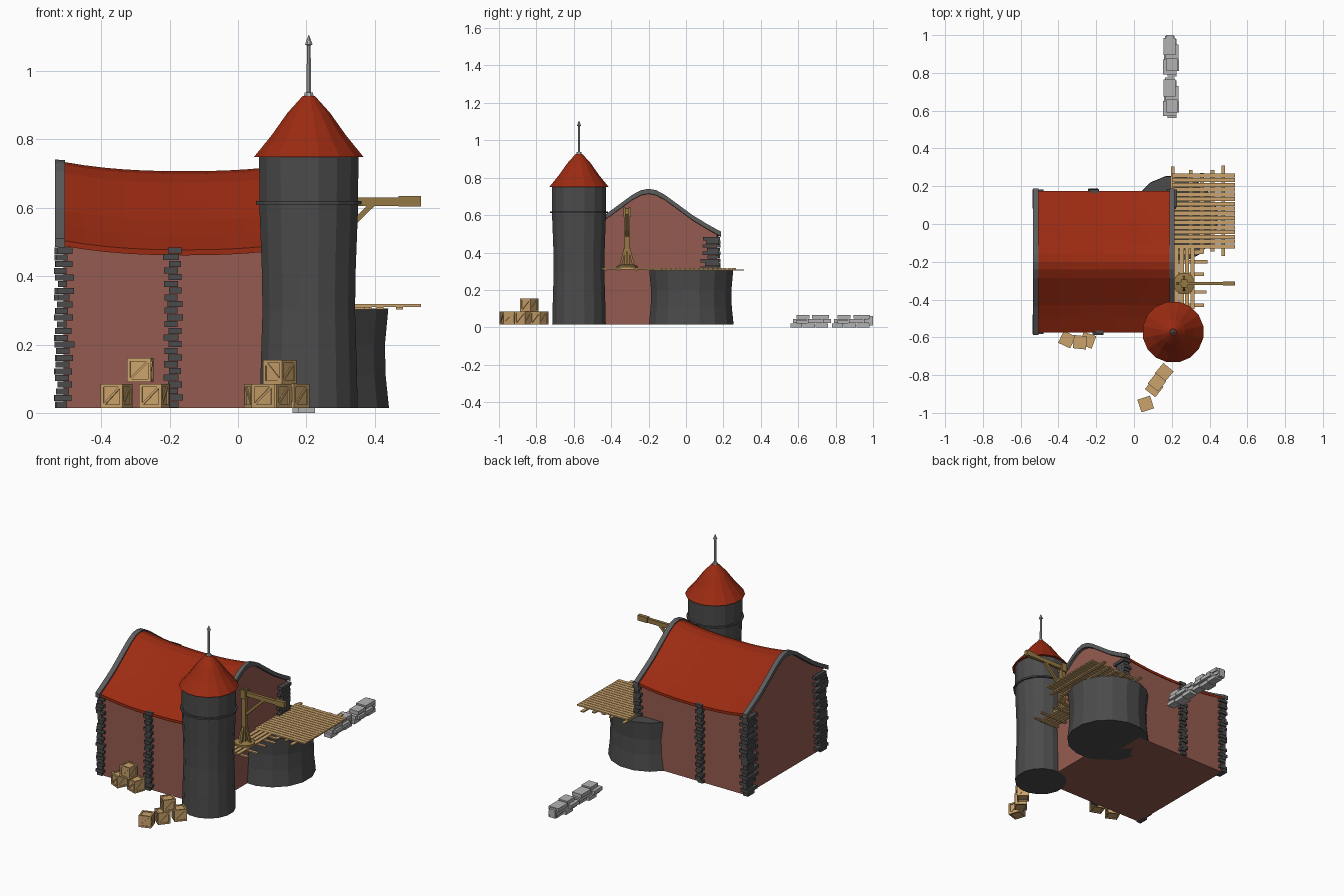
import bpy, bmesh, math, random
from mathutils import Matrix, Vector

if "Cube" in bpy.data.objects:
    bpy.data.objects.remove(bpy.data.objects["Cube"])

random.seed(4)


def mat(name, *rgb):
    m = bpy.data.materials.new(name)
    m.diffuse_color = (*rgb, 1)
    m.use_nodes = True
    m.node_tree.nodes["Principled BSDF"].inputs["Base Color"].default_value = m.diffuse_color
    return m


BRICK = mat("brick", 0.30, 0.105, 0.08)
TILE = mat("roof_tile", 0.33, 0.024, 0.006)
DARK = mat("dark_stone", 0.07, 0.07, 0.07)
TRIM = mat("trim_stone", 0.11, 0.11, 0.11)
PALE = mat("pale_stone", 0.45, 0.45, 0.45)
WOOD = mat("wood", 0.60, 0.37, 0.15)
BEAM = mat("beam_wood", 0.30, 0.19, 0.06)


def finish(name, bm, m):
    bmesh.ops.recalc_face_normals(bm, faces=bm.faces[:])
    me = bpy.data.meshes.new(name)
    bm.to_mesh(me)
    bm.free()
    me.materials.append(m)
    ob = bpy.data.objects.new(name, me)
    bpy.context.collection.objects.link(ob)
    return ob


def loft(name, rings, m):
    """Skin closed rings and cap both ends."""
    bm = bmesh.new()
    vs = [[bm.verts.new(p) for p in r] for r in rings]
    n = len(vs[0])
    for a, b in zip(vs, vs[1:]):
        for i in range(n):
            j = (i + 1) % n
            bm.faces.new((a[i], a[j], b[j], b[i]))
    bm.faces.new(vs[0])
    bm.faces.new(vs[-1])
    return finish(name, bm, m)


def lathe(name, cx, cy, profile, m, n=16):
    angles = [2 * math.pi * (i + 0.5) / n for i in range(n)]
    return loft(name, [[(cx + r * math.cos(a), cy + r * math.sin(a), z) for a in angles]
                       for r, z in profile], m)


def box(c, s, rz=0.0):
    return (Matrix.Translation(c) @ Matrix.Rotation(math.radians(rz), 4, 'Z')
            @ Matrix.Diagonal((*s, 1)))


def span(x0, x1, y0, y1, z0, z1):
    return box(((x0 + x1) / 2, (y0 + y1) / 2, (z0 + z1) / 2), (x1 - x0, y1 - y0, z1 - z0))


def beam(p, q, w, d):
    p, q = Vector(p), Vector(q)
    v = q - p
    return (Matrix.Translation((p + q) / 2) @ v.to_track_quat('Z', 'Y').to_matrix().to_4x4()
            @ Matrix.Diagonal((w, d, v.length, 1)))


def boxes(name, mats, m):
    bm = bmesh.new()
    for t in mats:
        bmesh.ops.create_cube(bm, size=1, matrix=t)
    return finish(name, bm, m)


# Roof section, mirrored about the ridge
RIDGE = -0.2
HALF = [(0.375, 0.505), (0.30, 0.548), (0.23, 0.592), (0.16, 0.645), (0.085, 0.702),
        (0.04, 0.727), (0, 0.735)]


def section(x, dz=0.0, widen=1.0):
    sag = 0.028 * max(0, 1 - (abs(x + 0.155) / 0.36) ** 2.4)
    pts = [(-d, z) for d, z in HALF] + [(d, z) for d, z in HALF[-2::-1]]
    return [(x, RIDGE + d * widen, z - sag + dz) for d, z in pts]


def shell(x, top, bottom, widen=1.0):
    return section(x, top, widen) + section(x, bottom, widen)[::-1]


xs = [-0.51 + 0.71 * i / 12 for i in range(13)]
loft("sagging_roof", [shell(x, 0, -0.016) for x in xs], TILE)
loft("hall_walls", [section(x, -0.01, 0.975) + [(x, 0.166, 0.015), (x, -0.566, 0.015)]
                    for x in xs], BRICK)
for name, x0, x1 in (("left_gable_trim", -0.535, -0.506), ("right_gable_trim", 0.188, 0.215)):
    loft(name, [shell(x, 0.006, -0.02, 1.035) for x in (x0, x1)], TRIM)

# Stone quoins at the corners and half way along the long walls
ROWS = 24
STEP = 0.47 / ROWS


def quoin(name, x, y, sx, sy):
    out = []
    for i in range(ROWS):
        lx, ly = ((0.026, 0.085) if i % 2 else (0.012, 0.055))
        lx, ly = lx + random.uniform(-.004, .006), ly + random.uniform(-.01, .01)
        ox, oy = random.uniform(0.016, 0.028), random.uniform(0.008, 0.018)
        a, b = sorted((x - sx * lx, x + sx * ox))
        c, d = sorted((y - sy * ly, y + sy * oy))
        z = 0.015 + i * STEP
        out.append(span(a, b, c, d, z, z + STEP * 0.9))
    boxes(name, out, DARK)


quoin("front_left_quoin", -0.51, -0.566, -1, -1)
quoin("back_left_quoin", -0.51, 0.166, -1, 1)
quoin("back_right_quoin", 0.2, 0.166, 1, 1)
for name, x, y in (("front_pilaster", -0.19, -0.57), ("back_pilaster", -0.215, 0.17)):
    boxes(name, [box((x + (0.006 if i % 2 else -0.006), y, 0.015 + (i + 0.5) * STEP),
                     (random.uniform(0.034, 0.046), random.uniform(0.02, 0.035), STEP * 0.9))
                 for i in range(ROWS)], DARK)

# Round tower with flared cone and spire
TX, TY = 0.207, -0.572
lathe("tower", TX, TY, [(0.146, 0.015), (0.143, 0.14), (0.138, 0.3), (0.14, 0.42),
                        (0.147, 0.6), (0.148, 0.752)], DARK)
lathe("tower_band", TX, TY, [(0.14, 0.61), (0.157, 0.61), (0.157, 0.62), (0.14, 0.62)], DARK)
lathe("tower_roof", TX, TY, [(0.163, 0.749), (0.11, 0.813), (0.064, 0.877),
                             (0.018, 0.927)], TILE)
lathe("spire", TX, TY, [(0.016, 0.923), (0.013, 0.937), (0.007, 0.938), (0.006, 1.075),
                        (0.012, 1.078), (0.001, 1.105)], PALE, 8)

# Low round bastion carrying the deck
lathe("bastion", 0.215, 0.028, [(0.231, 0.015), (0.221, 0.11), (0.219, 0.2),
                                (0.229, 0.305)], DARK)

# Main deck: planks along x on joists along y
boxes("deck_planks", [box((0.3675, -0.118 + i * 0.025, 0.314), (0.335, 0.0215, 0.008))
                      for i in range(16)], WOOD)
boxes("deck_joists", [span(x - 0.01, x + 0.01, a, b, 0.303, 0.31) for x, a, b in
                      ((0.205, -0.13, 0.305), (0.3, -0.15, 0.285), (0.36, -0.155, 0.27),
                       (0.415, -0.145, 0.285), (0.472, -0.17, 0.31))], WOOD)
# Side walkway: planks along y on cross bars
boxes("walkway_planks", [span(x - 0.011, x + 0.011, a, -0.13, 0.31, 0.318) for x, a in
                         ((0.225, -0.46), (0.253, -0.48), (0.281, -0.44), (0.309, -0.45))], WOOD)
boxes("walkway_bars", [span(0.19, b, y - 0.009, y + 0.009, 0.303, 0.31) for y, b in
                       ((-0.15, 0.365), (-0.2, 0.39), (-0.265, 0.37), (-0.36, 0.385),
                        (-0.43, 0.37))], WOOD)

# Lifting crane
CX, CY = 0.265, -0.315
lathe("crane_base", CX, CY, [(0.058, 0.316), (0.058, 0.328), (0.03, 0.336)], BEAM, 12)
parts = [beam((CX, CY, 0.325), (CX, CY, 0.635), 0.026, 0.026),
         span(0.235, 0.535, CY - 0.009, CY + 0.009, 0.605, 0.63),
         span(0.47, 0.535, CY - 0.011, CY + 0.011, 0.603, 0.635),
         beam((CX, CY, 0.485), (0.395, CY, 0.612), 0.016, 0.016)]
for s in (-1, 1):
    parts.append(beam((CX, CY + s * 0.035, 0.33), (CX, CY + s * 0.012, 0.42), 0.012, 0.012))
    parts.append(beam((CX + s * 0.035, CY, 0.33), (CX + s * 0.012, CY, 0.42), 0.012, 0.012))
    parts.append(span(CX - 0.017, CX + 0.017, CY + s * 0.014 - 0.006, CY + s * 0.014 + 0.006,
                      0.59, 0.642))
boxes("crane_frame", parts, BEAM)


# Crates: inset core, edge frame and a diagonal board on each side
def crate(name, x, y, z, rot, s=0.07):
    h, t = s / 2, s * 0.13
    k = h - t / 2
    loc = [box((0, 0, 0), (s - t,) * 3)]
    for a in (-k, k):
        for b in (-k, k):
            loc += [box((a, b, 0), (t, t, s)), box((a, 0, b), (t, s, t)),
                    box((0, a, b), (s, t, t))]
        loc += [beam((a, -k, -k), (a, k, k), t * 0.7, t), beam((-k, a, -k), (k, a, k), t, t * 0.7)]
    base = Matrix.Translation((x, y, z + h)) @ Matrix.Rotation(math.radians(rot), 4, 'Z')
    boxes(name, [base @ m for m in loc], WOOD)


CRATES = [(-0.355, -0.612, 0.015, -25), (-0.245, -0.615, 0.015, -20), (-0.286, -0.626, 0.09, -6),
          (0.062, -0.953, 0.015, 18), (0.107, -0.868, 0.015, 52), (0.16, -0.785, 0.015, 50),
          (0.122, -0.838, 0.085, 52)]
for i, c in enumerate(CRATES):
    crate(f"crate_{i + 1}", *c)

# Loose dry-stone wall, one pile repeated along y
PILE = [(0.0, 0.06, 0.015, 0.024), (0.062, 0.13, 0.01, 0.03), (0.132, 0.2, 0.015, 0.024),
        (0.012, 0.09, 0.023, 0.036), (0.092, 0.17, 0.028, 0.035), (0.172, 0.215, 0.022, 0.026),
        (0.03, 0.1, 0.048, 0.03), (0.115, 0.205, 0.05, 0.032)]
stones = []
for y0 in (0.56, 0.78):
    for i, (a, b, z, w) in enumerate(PILE):
        layer = 0.0 if i < 3 else 0.023 if i < 6 else 0.046
        x = 0.195 + 0.006 * (-1) ** i
        stones.append(span(x - w, x + w, y0 + a, y0 + b, layer, layer + 0.021))
    stones.append(span(0.2, 0.238, y0 + 0.03, y0 + 0.09, 0.02, 0.04))
stones.append(span(0.17, 0.21, 0.975, 1.0, 0.01, 0.06))
boxes("loose_stone_wall", stones, PALE)
